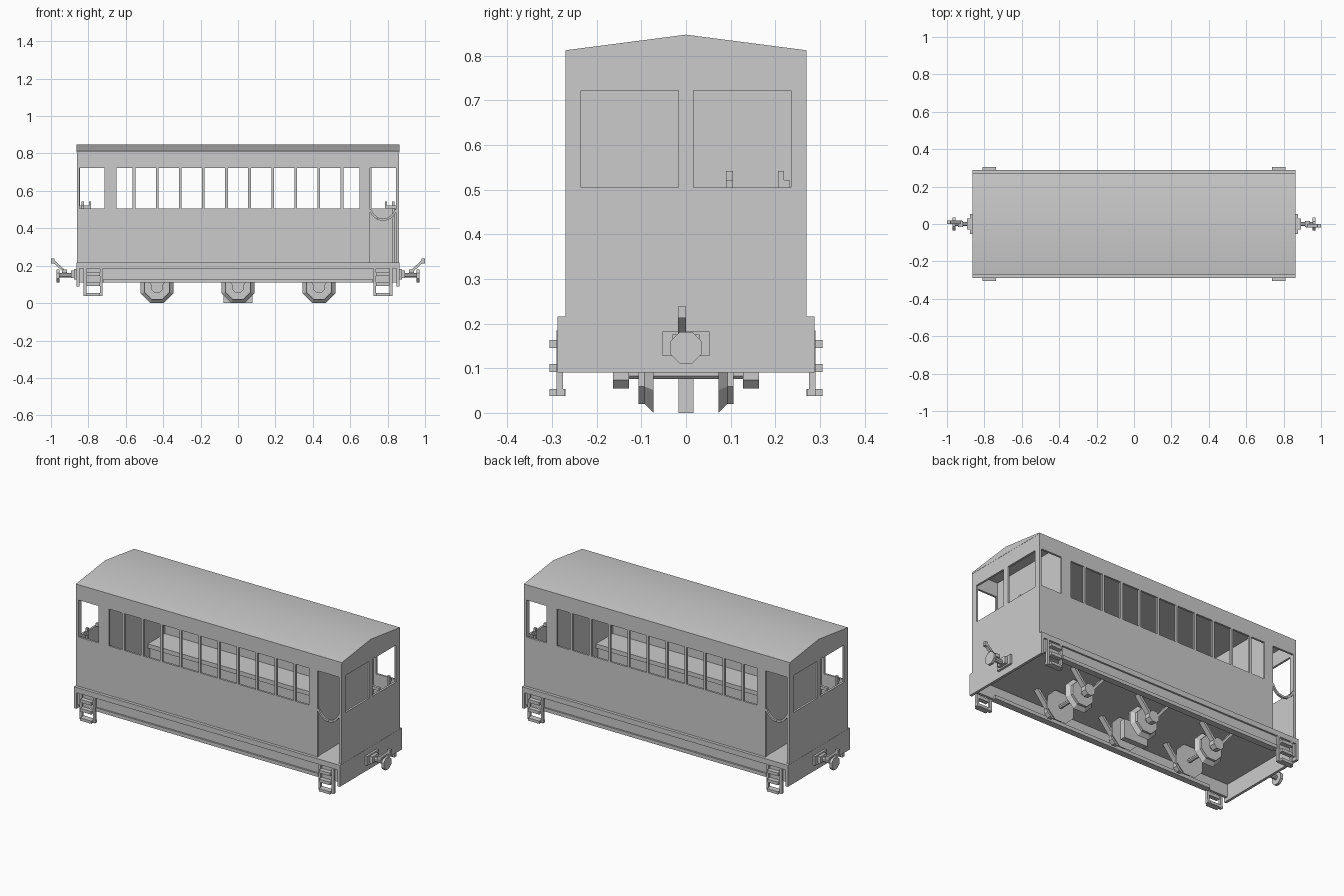
import bpy, bmesh, math
from mathutils import Vector, Matrix

if "Cube" in bpy.data.objects:
    bpy.data.objects.remove(bpy.data.objects["Cube"])

grey = bpy.data.materials.new("plain grey")
grey.diffuse_color = (0.6, 0.6, 0.6, 1)
grey.use_nodes = True
grey.node_tree.nodes["Principled BSDF"].inputs["Base Color"].default_value = grey.diffuse_color
TURN = Matrix.Rotation(math.pi, 4, 'Z')


def finish(name, bm, twin=False):
    """Store a bmesh as an object; twin adds a copy turned half round the z axis."""
    bmesh.ops.recalc_face_normals(bm, faces=bm.faces)
    me = bpy.data.meshes.new(name)
    bm.to_mesh(me)
    bm.free()
    me.materials.append(grey)
    ob = bpy.data.objects.new(name, me)
    bpy.context.collection.objects.link(ob)
    if twin:
        other = bpy.data.objects.new(name + "_opposite", me)
        other.matrix_world = TURN
        bpy.context.collection.objects.link(other)
    return ob


def add_box(bm, x0, x1, y0, y1, z0, z1):
    m = Matrix.Translation(((x0 + x1) / 2, (y0 + y1) / 2, (z0 + z1) / 2)) \
        @ Matrix.Diagonal((x1 - x0, y1 - y0, z1 - z0, 1))
    bmesh.ops.create_cube(bm, size=1, matrix=m)


def boxes(name, dims, twin=False):
    bm = bmesh.new()
    for d in dims:
        add_box(bm, *d)
    return finish(name, bm, twin)


def add_bar(bm, p, q, w, h):
    p, q = Vector(p), Vector(q)
    rot = (q - p).to_track_quat('X', 'Z').to_matrix().to_4x4()
    m = Matrix.Translation((p + q) / 2) @ rot @ Matrix.Diagonal(((q - p).length, w, h, 1))
    bmesh.ops.create_cube(bm, size=1, matrix=m)


def add_disc(bm, centre, axis, r1, r2, depth, sides=8):
    """Prism with flat sides up; r1 and r2 are measured to the flats."""
    k = 1 / math.cos(math.pi / sides)
    rot = Vector(axis).to_track_quat('Z', 'Y').to_matrix().to_4x4()
    spin = Matrix.Rotation(math.pi / sides, 4, 'Z')
    bmesh.ops.create_cone(bm, cap_ends=True, segments=sides, radius1=r1 * k, radius2=r2 * k,
                          depth=depth, matrix=Matrix.Translation(centre) @ rot @ spin)


def panel(name, us, vs, is_open, place, offset, twin=True):
    """Wall sheet on a grid of breaks, skipping open cells, then thickened."""
    bm = bmesh.new()
    pts = {}

    def vert(i, j):
        if (i, j) not in pts:
            pts[i, j] = bm.verts.new(place(us[i], vs[j]))
        return pts[i, j]
    for i in range(len(us) - 1):
        for j in range(len(vs) - 1):
            if not is_open((us[i] + us[i + 1]) / 2, (vs[j] + vs[j + 1]) / 2):
                bm.faces.new([vert(i, j), vert(i + 1, j), vert(i + 1, j + 1), vert(i, j + 1)])
    out = bmesh.ops.extrude_face_region(bm, geom=list(bm.faces))
    moved = [g for g in out['geom'] if isinstance(g, bmesh.types.BMVert)]
    bmesh.ops.translate(bm, verts=moved, vec=offset)
    return finish(name, bm, twin)


# side walls: eleven windows, one end window, one open doorway
posts = [0.0618 + 0.1235 * k for k in range(5)]
edges = sorted([s * (p + d) for p in posts for s in (-1, 1) for d in (-0.007, 0.007)])
gaps = [-0.65] + edges + [0.65]
openings = [(gaps[i], gaps[i + 1]) for i in range(0, len(gaps), 2)] + [(-0.848, -0.715)]


def side_open(x, z):
    if 0.706 < x < 0.846 and z < 0.722:
        return True
    return 0.505 < z < 0.722 and any(a < x < b for a, b in openings)


xs = [-0.862, -0.848, -0.715] + gaps + [0.706, 0.846, 0.862]
panel("side_wall", xs, [0.2, 0.505, 0.722, 0.812], side_open,
      lambda x, z: (x, -0.27, z), (0, 0.012, 0))

# end walls with two windows each
panel("end_wall", [-0.269, -0.235, -0.017, 0.017, 0.235, 0.269], [0.2, 0.505, 0.722, 0.812],
      lambda y, z: 0.505 < z < 0.722 and 0.017 < abs(y) < 0.235,
      lambda y, z: (0.862, y, z), (-0.012, 0, 0))

# roof: shallow ridge, softly shaded
bm = bmesh.new()
rings = [[bm.verts.new((x, y, z)) for y, z in
          ((-0.27, 0.812), (0, 0.847), (0.27, 0.812), (0.27, 0.805), (-0.27, 0.805))]
         for x in (-0.863, 0.863)]
for i in range(5):
    j = (i + 1) % 5
    bm.faces.new([rings[0][i], rings[0][j], rings[1][j], rings[1][i]])
for r in rings:
    bm.faces.new(r)
roof = finish("roof", bm)
bpy.context.view_layer.objects.active = roof
roof.select_set(True)
bpy.ops.object.shade_smooth_by_angle(angle=math.radians(30))

# floor, inner bulkheads and long benches
boxes("floor", [(-0.855, 0.855, -0.265, 0.265, 0.185, 0.215)])
boxes("bulkhead", [(0.655, 0.7, -0.26, 0.26, 0.21, 0.808)], True)
boxes("bench", [(-0.655, 0.655, 0.1, 0.26, 0.35, 0.375),
                (-0.655, 0.655, 0.12, 0.26, 0.21, 0.35)], True)

# underframe: channel side beams and end beams
boxes("sole_bar", [(-0.862, 0.862, -0.288, -0.25, 0.185, 0.216),
                   (-0.862, 0.862, -0.278, -0.262, 0.11, 0.19),
                   (-0.72, 0.72, -0.288, -0.25, 0.11, 0.13)], True)
boxes("end_beam", [(0.848, 0.863, -0.288, 0.288, 0.09, 0.216)], True)

# footsteps at the four corners
for end, sx in (("door", 1), ("window", -1)):
    c = 0.775 * sx
    dims = [(c + s * 0.043 - 0.007, c + s * 0.043 + 0.007, -0.29, -0.275, 0.04, 0.185)
            for s in (-1, 1)]
    dims += [(c - 0.036, c + 0.036, -0.306, -0.28, z, z + 0.018) for z in (0.145, 0.092)]
    dims += [(c - 0.05, c + 0.05, -0.29, -0.272, 0.038, 0.054),
             (c - 0.036, c + 0.036, -0.306, -0.27, 0.038, 0.054)]
    boxes("footstep_" + end, dims, True)

# three wheelsets: flanges, tapered treads, axle, axle boxes, hanger struts
for n, x in enumerate((-0.433, 0, 0.433)):
    bm = bmesh.new()
    z = 0.087
    add_disc(bm, (x, 0, z), (0, 1, 0), 0.011, 0.011, 0.27)
    for s in (-1, 1):
        add_disc(bm, (x, s * 0.083, z), (0, s, 0), 0.087, 0.067, 0.02)
        add_disc(bm, (x, s * 0.098, z), (0, s, 0), 0.067, 0.067, 0.016)
        add_disc(bm, (x, s * 0.146, z), (0, s, 0), 0.032, 0.032, 0.036)
    finish("wheelset_%d" % (n + 1), bm)
    bm = bmesh.new()
    for s in (-1, 1):
        for d in (-1, 1):
            add_bar(bm, (x + d * 0.02, s * 0.146, 0.095), (x + d * 0.1, s * 0.146, 0.19), 0.03, 0.014)
    finish("axle_hanger_%d" % (n + 1), bm)

# centre block below the middle axle
boxes("centre_block", [(-0.077, 0.077, -0.017, 0.017, 0, 0.11),
                       (-0.02, 0.02, -0.017, 0.017, 0.1, 0.19)])

# couplers: mount, neck, octagonal buffer face and raised hook
boxes("coupler_mount", [(0.86, 0.876, -0.053, 0.053, 0.127, 0.182),
                        (0.874, 0.893, -0.03, 0.03, 0.135, 0.175)], True)
bm = bmesh.new()
add_disc(bm, (0.925, 0, 0.15), (1, 0, 0), 0.012, 0.012, 0.075)
add_disc(bm, (0.963, 0, 0.146), (1, 0, 0), 0.035, 0.035, 0.016)
finish("coupler_buffer", bm, True)
bm = bmesh.new()
add_bar(bm, (0.925, -0.009, 0.168), (0.985, -0.009, 0.222), 0.017, 0.014)
add_bar(bm, (0.98, -0.009, 0.225), (1.0, -0.009, 0.225), 0.017, 0.026)
add_box(bm, 0.915, 0.94, -0.017, 0.017, 0.16, 0.18)
finish("coupler_hook", bm, True)

# sagging chain across each doorway
bm = bmesh.new()
sag = [(0.706, 0.5), (0.722, 0.472), (0.745, 0.452), (0.775, 0.445),
       (0.806, 0.452), (0.83, 0.472), (0.846, 0.5)]
for a, b in zip(sag, sag[1:]):
    add_bar(bm, (a[0], -0.264, a[1]), (b[0], -0.264, b[1]), 0.012, 0.012)
finish("door_chain", bm, True)

# platform controls: brake column with crank, and a small lever on a bracket
boxes("brake_column", [(0.823, 0.836, 0.206, 0.219, 0.21, 0.542),
                       (0.823, 0.836, 0.206, 0.232, 0.505, 0.522)], True)
boxes("control_lever", [(0.785, 0.852, 0.09, 0.105, 0.505, 0.522),
                        (0.785, 0.796, 0.09, 0.105, 0.505, 0.542)], True)
